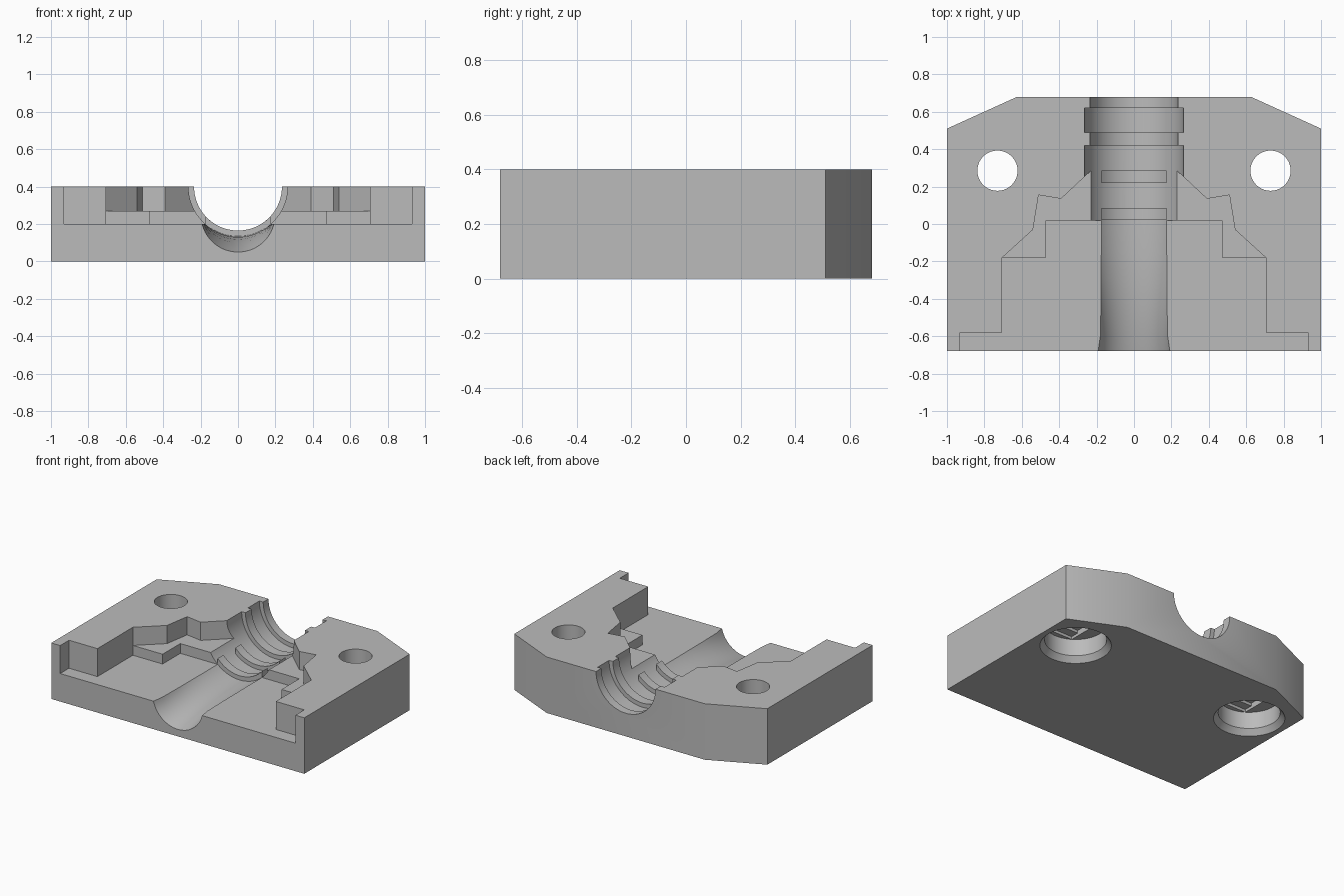
import bpy, bmesh, math
from mathutils import Vector

if "Cube" in bpy.data.objects:
    bpy.data.objects.remove(bpy.data.objects["Cube"], do_unlink=True)

grey = bpy.data.materials.new("plain grey")
grey.use_nodes = True
grey.diffuse_color = (0.5, 0.5, 0.5, 1)
grey.node_tree.nodes["Principled BSDF"].inputs["Base Color"].default_value = (0.5, 0.5, 0.5, 1)

TOP = 0.4


def loft(name, rings):
    """Skin a closed solid through rings of equal point count."""
    bm = bmesh.new()
    loops = [[bm.verts.new(p) for p in ring] for ring in rings]
    n = len(loops[0])
    for a, b in zip(loops, loops[1:]):
        for i in range(n):
            j = (i + 1) % n
            bm.faces.new((a[i], a[j], b[j], b[i]))
    bm.faces.new(loops[0])
    bm.faces.new(loops[-1])
    bmesh.ops.recalc_face_normals(bm, faces=bm.faces)
    mesh = bpy.data.meshes.new(name)
    bm.to_mesh(mesh)
    bm.free()
    mesh.materials.append(grey)
    obj = bpy.data.objects.new(name, mesh)
    bpy.context.collection.objects.link(obj)
    return obj


def plate(name, half, z0, z1):
    """Vertical prism from the +x half of a symmetric outline."""
    outline = half + [(-x, y) for x, y in reversed(half)]
    return loft(name, [[(x, y, z) for x, y in outline] for z in (z0, z1)])


def box(name, cx, cy, hx, hy, z0, z1):
    corners = [(-hx, -hy), (hx, -hy), (hx, hy), (-hx, hy)]
    return loft(name, [[(cx + x, cy + y, z) for x, y in corners] for z in (z0, z1)])


def lathe(name, steps, centre, axis, sides=72):
    """Stack of circles (position along axis, radius) along y or z."""
    rings = []
    for t, r in steps:
        ring = []
        for i in range(sides):
            a = 2 * math.pi * i / sides
            u, v = r * math.cos(a), r * math.sin(a)
            offset = (u, t, v) if axis == "y" else (u, v, t)
            ring.append(Vector(centre) + Vector(offset))
        rings.append(ring)
    return loft(name, rings)


def activate(obj):
    bpy.ops.object.select_all(action="DESELECT")
    obj.select_set(True)
    bpy.context.view_layer.objects.active = obj


def cut(target, cutter):
    cutter.hide_render = True
    activate(target)
    mod = target.modifiers.new("cut", "BOOLEAN")
    mod.operation = "DIFFERENCE"
    mod.solver = "EXACT"
    mod.object = cutter
    bpy.ops.object.modifier_apply(modifier=mod.name)
    bpy.data.objects.remove(cutter, do_unlink=True)


# Block with chamfered rear corners
body = plate("shell_half", [(1, -0.68), (1, 0.51), (0.625, 0.68)], 0, TOP)

# Deep front pocket and shallower stepped pocket behind it
cut(body, plate("deep_pocket", [(0.93, -0.75), (0.93, -0.58), (0.705, -0.58),
                                (0.705, -0.18), (0.47, -0.18), (0.47, 0.02)], 0.2, 0.5))
cut(body, plate("step_pocket", [(0.705, -0.3), (0.705, -0.18), (0.54, -0.03),
                                (0.51, 0.155), (0.39, 0.135), (0.23, 0.285)], 0.27, 0.5))

# Rear bore with wide rings
WIDE, NARROW = 0.265, 0.235
bore = [(0.02, WIDE), (0.42, WIDE), (0.42, NARROW), (0.49, NARROW),
        (0.49, WIDE), (0.62, WIDE), (0.62, NARROW), (0.75, NARROW)]
cut(body, lathe("bore", bore, (0, 0, TOP), "y", 96))


# Cable channel that dips and flares toward the front
def channel_ring(y, half_width, bottom, steps=32):
    rise = 0.2 - bottom
    r = (half_width ** 2 + rise ** 2) / (2 * rise)
    sweep = math.asin(half_width / r)
    ring = [(half_width, y, 0.3), (-half_width, y, 0.3)]
    for i in range(steps + 1):
        a = sweep * (2 * i / steps - 1)
        ring.append((r * math.sin(a), y, bottom + r * (1 - math.cos(a))))
    return ring


path = [(0.03, 0.175, 0.135), (-0.15, 0.175, 0.13), (-0.3, 0.176, 0.118),
        (-0.45, 0.177, 0.1), (-0.6, 0.18, 0.07), (-0.68, 0.192, 0.05), (-0.72, 0.198, 0.04)]
cut(body, loft("channel", [channel_ring(*p) for p in path]))

# Screw holes, counterbored from below with stepped bridging recesses
HOLE = 0.108
for side in (-1, 1):
    x, y = side * 0.73, 0.285
    cut(body, lathe("counterbore", [(-0.01, 0.238), (0.04, 0.2), (0.16, 0.2)], (x, y, 0), "z"))
    cut(body, box("bridge_slot", x, y, HOLE, 0.168, 0.15, 0.18))
    cut(body, box("bridge_square", x, y, HOLE, HOLE, 0.15, 0.2))
    cut(body, lathe("screw_hole", [(0.1, HOLE - 0.0005), (0.5, HOLE - 0.0005)], (x, y, 0), "z"))

activate(body)
bpy.ops.object.shade_smooth_by_angle(angle=math.radians(25))


# Curved grip ribs on the bore floor
def rib_ring(y, steps=24):
    ring = []
    for r, direction in ((NARROW, 1), (WIDE + 0.01, -1)):
        sweep = math.asin(0.175 / r)
        for i in range(steps + 1):
            a = direction * sweep * (2 * i / steps - 1)
            ring.append((r * math.sin(a), y, TOP - r * math.cos(a)))
    return ring


for label, y in (("front", 0.0205), ("rear", 0.22)):
    rib = loft(label + "_grip_rib", [rib_ring(y), rib_ring(y + 0.065)])
    activate(rib)
    bpy.ops.object.shade_smooth_by_angle(angle=math.radians(25))
